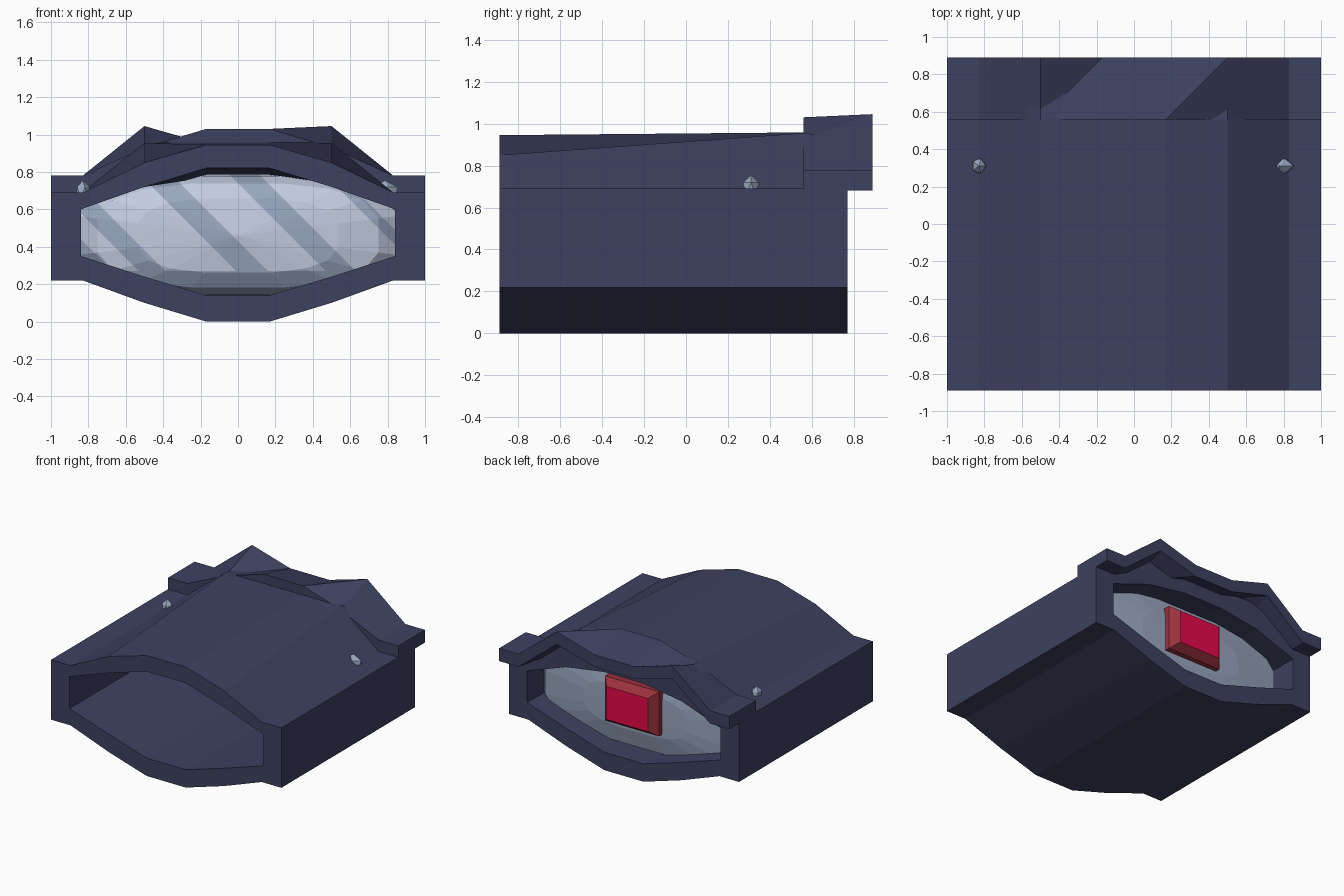
import bpy, bmesh, math
from mathutils import Vector

if "Cube" in bpy.data.objects:
    bpy.data.objects.remove(bpy.data.objects["Cube"])


def lin(c):
    c /= 255
    return c / 12.92 if c <= 0.04045 else ((c + 0.055) / 1.055) ** 2.4


def material(name, r, g, b):
    m = bpy.data.materials.new(name)
    m.diffuse_color = (lin(r), lin(g), lin(b), 1)
    m.use_nodes = True
    m.node_tree.nodes["Principled BSDF"].inputs["Base Color"].default_value = m.diffuse_color
    return m


NAVY = material("dark_navy", 61, 65, 96)
STEEL = material("blue_grey", 152, 166, 190)
PALE = material("pale_blue", 194, 204, 224)
RED = material("bright_red", 230, 8, 73)
DARK_RED = material("dull_red", 154, 49, 61)


def finish(bm, name, *mats):
    bmesh.ops.remove_doubles(bm, verts=bm.verts, dist=1e-5)
    bmesh.ops.recalc_face_normals(bm, faces=bm.faces)
    me = bpy.data.meshes.new(name)
    bm.to_mesh(me)
    bm.free()
    ob = bpy.data.objects.new(name, me)
    bpy.context.collection.objects.link(ob)
    for m in mats:
        me.materials.append(m)
    return ob


def add_face(bm, verts):
    # skip repeated corners so collapsed quads become triangles
    pts = []
    for v in verts:
        if all((v.co - p.co).length > 1e-5 for p in pts):
            pts.append(v)
    if len(pts) > 2:
        bm.faces.new(pts)


def loops_to_mesh(bm, loops, closed=True, split=()):
    # bridge consecutive loops; "split" columns are cut along a chosen diagonal
    rows = [[bm.verts.new(p) for p in loop] for loop in loops]
    n = len(rows[0])
    for a, b in zip(rows, rows[1:]):
        for i in range(n if closed else n - 1):
            j = (i + 1) % n
            if i in split:
                add_face(bm, (a[i], a[j], b[i]))
                add_face(bm, (a[j], b[j], b[i]))
            else:
                add_face(bm, (a[i], a[j], b[j], b[i]))
    return rows


XO = (1, .83, .5, .17, -.17, -.5, -.83, -1)
XI = (.84, .84, .5, .17, -.17, -.5, -.84, -.84)


def section(y, xs, top, bottom):
    top = top + top[::-1]
    up = [(x, y, z) for x, z in zip(xs, top)]
    low = [(x, y, z) for x, z in zip(reversed(xs), bottom + bottom[::-1])]
    return up + low


# Main tube: the two shoulder ridges climb towards the back
low_out, low_in = (.22, .22, .10, 0), (.35, .35, .24, .14)
front_out = section(-.89, XO, (.69, .69, .85, .945), low_out)
mid_out = section(.56, XO, (.69, .69, .955, .958), low_out)
back_out = section(.77, XO, (.69, .69, .93, .915), low_out)
front_in = section(-.89, XI, (.60, .60, .72, .82), low_in)
back_in = section(.77, XI, (.60, .60, .72, .77), low_in)
bm = bmesh.new()
loops_to_mesh(bm, [front_out, mid_out, back_out, back_in, front_in, front_out])
finish(bm, "tube_shell", NAVY)


# Rear cowl: thin raised roof with a centre lip in front, twin peaks at the back
def strip(y, zs):
    return [(x, y, z) for x, z in zip(XO, zs + zs[::-1])]


c_front = strip(.56, (.78, .78, .93, 1.03))
c_back = strip(.89, (.78, .78, 1.045, .95))
u_back = strip(.89, (.68, .68, .945, .855))
u_front = strip(.56, (.68, .68, .84, .93))
bm = bmesh.new()
rows = loops_to_mesh(bm, [c_front, c_back, u_back, u_front, c_front],
                     closed=False, split=(2, 4))
for k in (0, -1):
    add_face(bm, [r[k] for r in rows[:4]])
finish(bm, "rear_cowl", NAVY)


# Faceted core filling the tube, with diagonal pale bands on its front
def core_ring(y, s, n=16):
    ring = []
    for i in range(n):
        a = 2 * math.pi * (i + .5) / n
        c, d = math.cos(a), math.sin(a)
        e = 2 / 2.9
        ring.append((s * .905 * math.copysign(abs(c) ** e, c), y,
                     .46 + s * .335 * math.copysign(abs(d) ** e, d)))
    return ring


rings = [(.06, .02), (.09, .6), (.14, .84), (.22, .96), (.31, 1),
         (.52, .98), (.60, .9), (.63, .5), (.635, .02)]
bm = bmesh.new()
rows = loops_to_mesh(bm, [core_ring(y, s) for y, s in rings])
bm.faces.new(rows[0])
bm.faces.new(rows[-1])
bands = [(-.60, -.40), (-.26, -.12), (.26, .43), (.74, .90), (1.25, 1.33)]


def cut(co, no):
    bmesh.ops.bisect_plane(bm, geom=bm.verts[:] + bm.edges[:] + bm.faces[:],
                           plane_co=co, plane_no=no)


for s in [v for b in bands for v in b]:
    cut((s, 0, 0), Vector((1, 0, 1)).normalized())
cut((0, 0, .27), (0, 0, 1))
for f in bm.faces:
    c = f.calc_center_median()
    dark = any(a < c.x + c.z < b for a, b in bands)
    f.material_index = int(c.y < .31 and c.z > .27 and not dark)
finish(bm, "inner_core", STEEL, PALE)

# Small core bumps breaking through the shoulders
for side, x, w in (("left", -.83, .042), ("right", .785, .077)):
    bm = bmesh.new()
    bmesh.ops.create_icosphere(bm, subdivisions=1, radius=1)
    for v in bm.verts:
        v.co = (x + v.co.x * w, .31 + v.co.y * .045, .69 + v.co.z * .065)
    finish(bm, side + "_bump", STEEL)


# Rear lamp: tapered housing with a bright lens on its back face
def rect(y, w, h):
    return [(sx * w, y, .51 + sz * h) for sx, sz in ((-1, -1), (1, -1), (1, 1), (-1, 1))]


bm = bmesh.new()
rows = loops_to_mesh(bm, [rect(.55, .235, .175), rect(.67, .235, .175), rect(.73, .18, .13)])
bm.faces.new(rows[0])
bm.faces.new(rows[-1]).material_index = 1
finish(bm, "rear_lamp", DARK_RED, RED)
